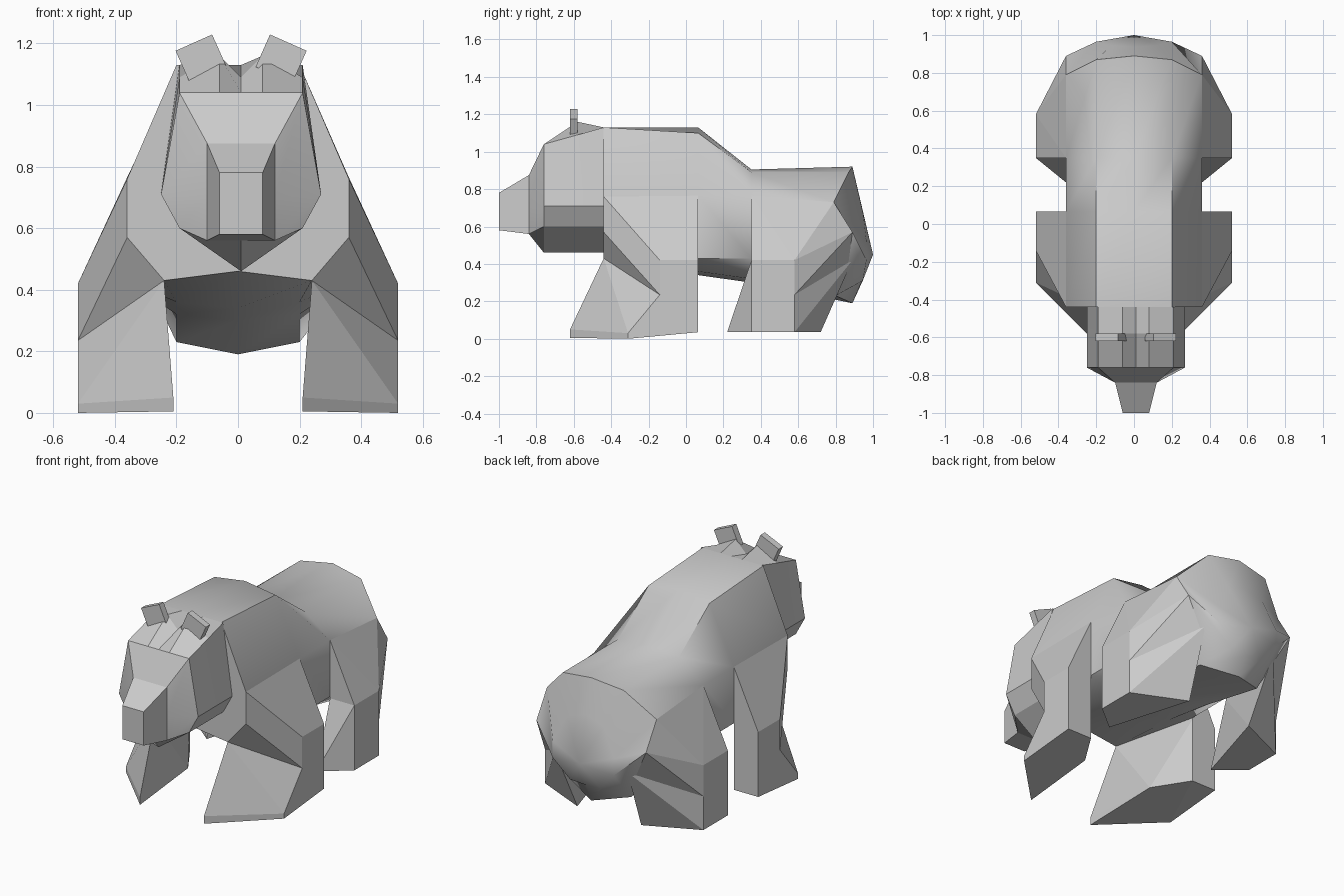
import bpy
import bmesh
import math
from mathutils import Matrix

default_cube = bpy.data.objects.get("Cube")
if default_cube:
    bpy.data.objects.remove(default_cube, do_unlink=True)

# One plain grey for the whole animal
grey = bpy.data.materials.new("plain grey")
grey.use_nodes = True
shade = (0.6, 0.6, 0.6, 1)
grey.diffuse_color = shade
grey.node_tree.nodes["Principled BSDF"].inputs["Base Color"].default_value = shade


def finish(name, bm, smooth_angle=0):
    """Turn a bmesh into a named object, flat or smooth up to an angle."""
    bmesh.ops.recalc_face_normals(bm, faces=bm.faces[:])
    mesh = bpy.data.meshes.new(name)
    bm.to_mesh(mesh)
    bm.free()
    mesh.materials.append(grey)
    obj = bpy.data.objects.new(name, mesh)
    bpy.context.collection.objects.link(obj)
    if smooth_angle:
        bpy.ops.object.select_all(action="DESELECT")
        obj.select_set(True)
        bpy.context.view_layer.objects.active = obj
        bpy.ops.object.shade_smooth_by_angle(angle=math.radians(smooth_angle))
    return obj


def loft(half_sections, tip=None, shift=0):
    """Skin mirrored half sections (top centre to bottom centre), closing both ends."""
    bm = bmesh.new()
    rings = []
    for half in half_sections:
        full = half + [(-x, y, z) for x, y, z in half[-2:0:-1]]
        rings.append([bm.verts.new((x + shift, y, z)) for x, y, z in full])
    count = len(rings[0])
    for first, second in zip(rings, rings[1:]):
        for i in range(count):
            j = (i + 1) % count
            bm.faces.new((first[i], first[j], second[j], second[i]))
    bm.faces.new(rings[0])
    if tip:
        pole = bm.verts.new(tip)
        for i in range(count):
            bm.faces.new((rings[-1][i], rings[-1][(i + 1) % count], pole))
    else:
        bm.faces.new(rings[-1])
    return bm


def at(y, outline):
    """Place a flat outline of (x, z) points at depth y."""
    return [(x, y, z) for x, z in outline]


def hulls(groups, side):
    """Join convex chunks into one mesh on the chosen side."""
    bm = bmesh.new()
    for group in groups:
        verts = [bm.verts.new((side * x, y, z)) for x, y, z in group]
        result = bmesh.ops.convex_hull(bm, input=verts)
        loose = [v for v in result["geom_interior"] if isinstance(v, bmesh.types.BMVert)]
        bmesh.ops.delete(bm, geom=loose, context="VERTS")
    bmesh.ops.dissolve_limit(bm, angle_limit=math.radians(2),
                             verts=bm.verts[:], edges=bm.edges[:])
    return bm


# Body: shoulder hump, dipped back and rounded rump
body = [
    at(-.44, [(0, 1.13), (.2, 1.13), (.36, .76), (.36, .57), (.24, .43), (0, .46)]),
    at(.065, [(0, 1.13), (.2, 1.1), (.36, .765), (.36, .43), (.2, .36), (0, .34)]),
    at(.35, [(0, .905), (.2, .89), (.36, .765), (.36, .43), (.2, .32), (0, .3)]),
    [(0, .89, .92), (.2, .87, .89), (.36, .79, .73),
     (.36, .89, .57), (.2, .8, .23), (0, .89, .19)],
    [(0, .937, .72), (.12, .945, .68), (.2, .965, .52),
     (.2, .965, .42), (.1, .945, .31), (0, .937, .3)],
]
finish("body", loft(body, tip=(0, 1, .45)), 40)

# Head: raised brow bumps under the ears, tapering into a square muzzle
cheek = [(.26, .71), (.2, .6), (0, .46)]
head = [
    at(-.44, [(0, 1.13), (.07, 1.13), (.2, 1.13)] + cheek),
    at(-.58, [(0, 1.09), (.07, 1.16), (.2, 1.09)] + cheek),
    at(-.76, [(0, 1.04), (.07, 1.04), (.2, 1.04)] + cheek),
    at(-.84, [(0, .875), (.05, .875), (.11, .875), (.11, .7), (.11, .56), (0, .56)]),
    at(-1, [(0, .78), (.03, .78), (.07, .78), (.07, .68), (.07, .58), (0, .58)]),
]
finish("head", loft(head, shift=.01), 20)

# Legs: a sloping thigh chunk and a foot chunk each
front_back, front_elbow, front_inner = (.52, .065, .42), (.52, -.14, .235), (.24, -.44, .43)
front_leg = [
    [(.36, -.44, .76), (.36, -.44, .57), front_inner, (.52, -.14, .42),
     front_elbow, (.36, .065, .765), front_back, (.36, .065, .4)],
    [front_inner, front_elbow, front_back, (.36, .065, .42), (.52, .065, .035),
     (.36, .065, .035), (.52, -.31, .03), (.52, -.31, 0), (.21, -.62, .05),
     (.21, -.62, .005), (.23, -.14, .035), (.52, -.13, .035)],
]
hind_front, hind_knee, hind_inner = (.52, .35, .42), (.52, .58, .235), (.24, .89, .42)
hind_leg = [
    [(.36, .35, .765), hind_front, (.52, .58, .42), hind_knee,
     (.36, .79, .73), (.36, .89, .57), hind_inner, (.36, .35, .42)],
    [hind_front, (.36, .35, .42), hind_knee, hind_inner, (.52, .35, .035),
     (.36, .22, .035), (.52, .58, .035), (.21, .72, .035)],
]
for side, word in ((1, "left"), (-1, "right")):
    finish(f"front_leg_{word}", hulls(front_leg, side))
    finish(f"hind_leg_{word}", hulls(hind_leg, side))

    # Ears: thin tilted blocks
    ear = bmesh.new()
    place = (Matrix.Translation((.01 + side * .13, -.6, 1.15))
             @ Matrix.Rotation(side * math.radians(24), 4, "Y")
             @ Matrix.Diagonal((.13, .04, .115, 1)))
    bmesh.ops.create_cube(ear, size=1, matrix=place)
    finish(f"ear_{word}", ear)
